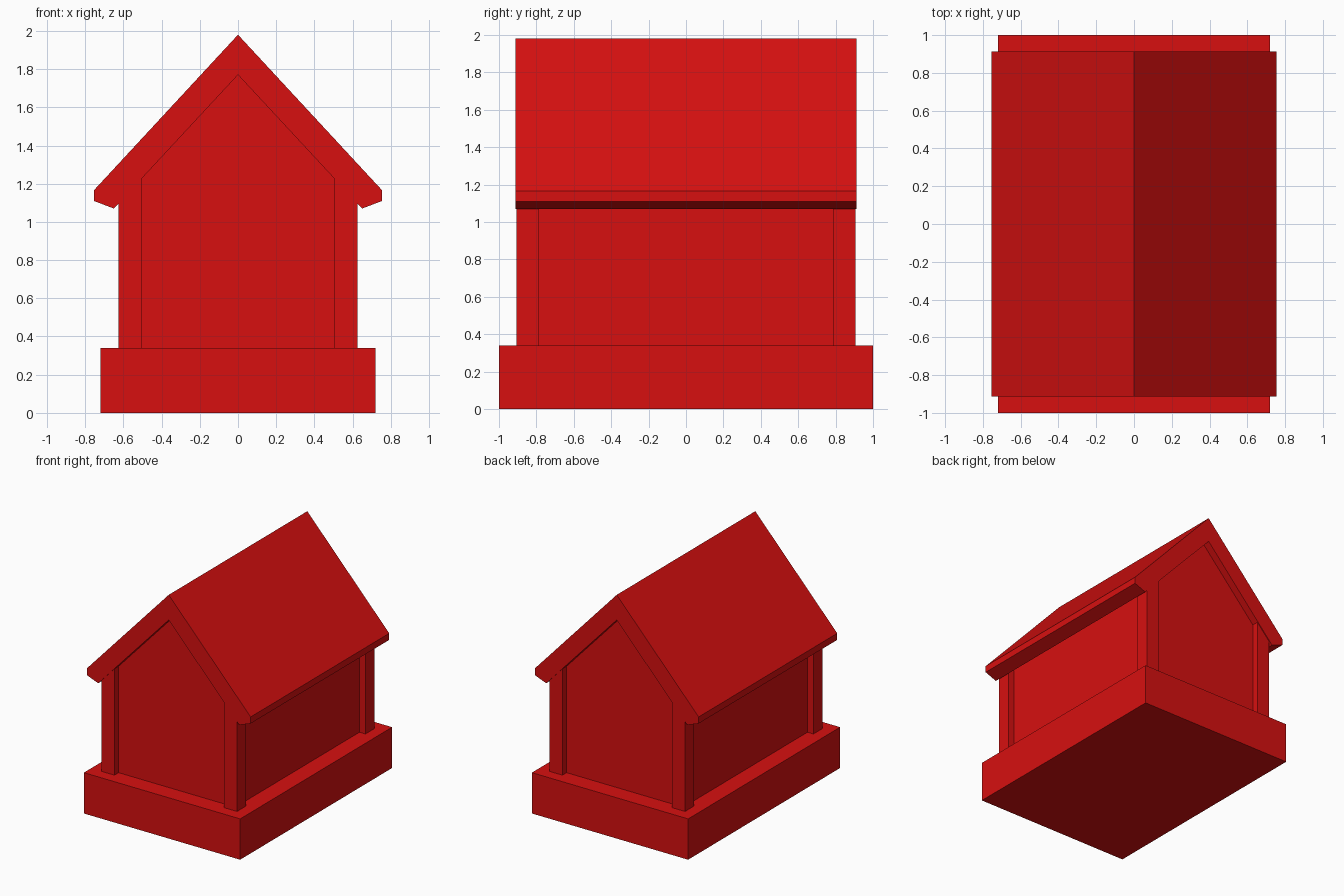
import bpy
import bmesh

cube = bpy.data.objects.get("Cube")
if cube:
    bpy.data.objects.remove(cube, do_unlink=True)

red = bpy.data.materials.new("red")
red.use_nodes = True
COLOUR = (0.68, 0.005, 0.005, 1)
red.diffuse_color = COLOUR
red.node_tree.nodes["Principled BSDF"].inputs["Base Color"].default_value = COLOUR


def prism(name, profile, y0, y1):
    """Extrude an x-z profile along y from y0 to y1."""
    bm = bmesh.new()
    face = bm.faces.new([bm.verts.new((x, y0, z)) for x, z in profile])
    ext = bmesh.ops.extrude_face_region(bm, geom=[face])
    moved = [v for v in ext["geom"] if isinstance(v, bmesh.types.BMVert)]
    bmesh.ops.translate(bm, verts=moved, vec=(0, y1 - y0, 0))
    bmesh.ops.recalc_face_normals(bm, faces=bm.faces)
    mesh = bpy.data.meshes.new(name)
    bm.to_mesh(mesh)
    bm.free()
    mesh.materials.append(red)
    obj = bpy.data.objects.new(name, mesh)
    bpy.context.collection.objects.link(obj)
    return obj


def mirrored(half):
    """Complete a right-hand outline with its mirror image."""
    return half + [(-x, z) for x, z in reversed(half) if x > 0]


BASE_TOP, RIDGE = 0.34, 1.77


def underside(x):
    """Height of the roof underside above x."""
    return RIDGE - 1.075 * x


# Plinth
prism("base", mirrored([(0.72, 0), (0.72, BASE_TOP)]), -1, 1)

# Recessed gabled body
prism("walls", mirrored([(0.57, BASE_TOP), (0.57, underside(0.57)), (0, RIDGE)]),
      -0.85, 0.85)

# Corner posts, cut to the roof slope
inner, outer = 0.505, 0.625
for side, sx in (("left", 1), ("right", -1)):
    outline = [(sx * inner, BASE_TOP), (sx * outer, BASE_TOP),
               (sx * outer, underside(outer)), (sx * inner, underside(inner))]
    for end, sy in (("front", -1), ("back", 1)):
        prism(f"{end}_{side}_post", outline, sy * 0.785, sy * 0.905)

# Pitched roof with angled eaves
upper = [(0.65, 1.07), (0.755, 1.11), (0.755, 1.165), (0, 1.98)]
prism("roof", mirrored(upper) + [(0, RIDGE)], -0.912, 0.912)
